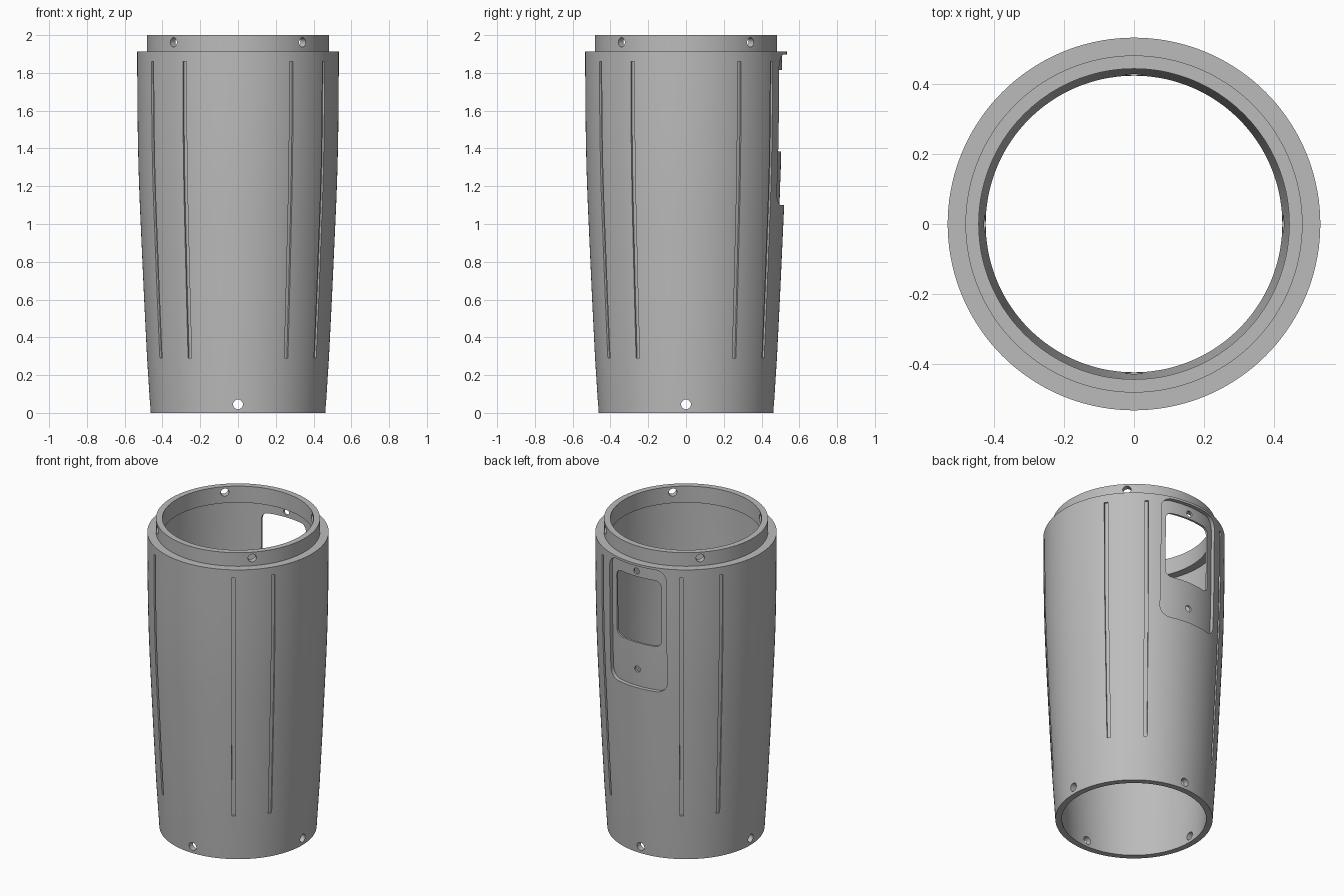
import bpy, bmesh, math
from mathutils import Matrix

cube = bpy.data.objects.get("Cube")
if cube:
    bpy.data.objects.remove(cube, do_unlink=True)

SEG = 144
WALL = 0.038
OUTER = [(0.463, 0), (0.482, 0.3), (0.498, 0.62), (0.513, 0.95), (0.521, 1.13),
         (0.527, 1.3), (0.531, 1.5), (0.533, 1.7), (0.534, 1.912)]


def radius(z):
    """Outer radius of the shell at a height."""
    for (r0, z0), (r1, z1) in zip(OUTER, OUTER[1:]):
        if z <= z1:
            return r0 + (r1 - r0) * (z - z0) / (z1 - z0)
    return OUTER[-1][0]


def finish(bm, name):
    bmesh.ops.recalc_face_normals(bm, faces=bm.faces[:])
    mesh = bpy.data.meshes.new(name)
    bm.to_mesh(mesh)
    bm.free()
    ob = bpy.data.objects.new(name, mesh)
    bpy.context.collection.objects.link(ob)
    return ob


def revolve(name, profile, closed):
    """Spin an (r, z) profile about z; open profiles get end caps."""
    bm = bmesh.new()
    rings = []
    for r, z in profile:
        rings.append([bm.verts.new((r * math.cos(a), r * math.sin(a), z))
                      for a in (2 * math.pi * i / SEG for i in range(SEG))])
    pairs = list(zip(rings, rings[1:]))
    if closed:
        pairs.append((rings[-1], rings[0]))
    else:
        bm.faces.new(rings[0])
        bm.faces.new(rings[-1])
    for a, b in pairs:
        for i in range(SEG):
            j = (i + 1) % SEG
            bm.faces.new((a[i], a[j], b[j], b[i]))
    return finish(bm, name)


def rounded_prism(name, half, z0, z1, rad, y0, y1):
    """Rounded rectangle in x-z, extruded along y."""
    pts = []
    corners = [(half - rad, z1 - rad), (rad - half, z1 - rad),
               (rad - half, z0 + rad), (half - rad, z0 + rad)]
    for k, (cx, cz) in enumerate(corners):
        for s in range(9):
            a = math.pi / 2 * (k + s / 8)
            pts.append((cx + rad * math.cos(a), cz + rad * math.sin(a)))
    bm = bmesh.new()
    face = bm.faces.new([bm.verts.new((x, y0, z)) for x, z in pts])
    ext = bmesh.ops.extrude_face_region(bm, geom=[face])
    for v in ext["geom"]:
        if isinstance(v, bmesh.types.BMVert):
            v.co.y = y1
    return finish(bm, name)


def hole_cutter(angle, z, rad, dist):
    """Short radial cylinder through the wall."""
    bm = bmesh.new()
    m = (Matrix.Rotation(math.radians(angle), 4, 'Z') @ Matrix.Translation((dist, 0, z))
         @ Matrix.Rotation(math.pi / 2, 4, 'Y'))
    bmesh.ops.create_cone(bm, cap_ends=True, segments=24, radius1=rad, radius2=rad,
                          depth=0.2, matrix=m)
    return finish(bm, "hole_cutter")


def groove_cutter(angle):
    """Thin bar that follows the slope of the shell."""
    bm = bmesh.new()
    heights = [0.29] + [z for r, z in OUTER if 0.31 < z < 1.8] + [1.86]
    rot = Matrix.Rotation(math.radians(angle), 4, 'Z')
    rings = []
    for z in heights:
        r = radius(z)
        rings.append([bm.verts.new((r + d, w, z)) for d, w in
                      ((-0.011, -0.011), (0.03, -0.011), (0.03, 0.011), (-0.011, 0.011))])
    for a, b in zip(rings, rings[1:]):
        for i in range(4):
            j = (i + 1) % 4
            bm.faces.new((a[i], a[j], b[j], b[i]))
    bm.faces.new(rings[0])
    bm.faces.new(rings[-1])
    bmesh.ops.transform(bm, matrix=rot, verts=bm.verts[:])
    return finish(bm, "groove_cutter")


def cut(target, cutter):
    """Subtract a cutter, then discard it."""
    cutter.hide_render = True
    mod = target.modifiers.new("cut", 'BOOLEAN')
    mod.operation = 'DIFFERENCE'
    mod.solver = 'EXACT'
    mod.object = cutter
    bpy.context.view_layer.objects.active = target
    bpy.ops.object.modifier_apply(modifier=mod.name)
    bpy.data.objects.remove(cutter, do_unlink=True)


# Hollow tapered shell with a flange and a narrower collar on top
collar = [(0.483, 1.912), (0.483, 2.0), (0.445, 2.0), (0.445, 1.893)]
inner = [(radius(z) - WALL, z) for z in (1.893, 1.7, 1.5, 1.3, 1.13, 0.95, 0.62, 0.3, 0)]
shell = revolve("tapered_shell", OUTER + collar + inner, True)

# Shallow rounded recess on the back, its floor following the shell curve
recess = rounded_prism("recess_cutter", 0.203, 1.10, 1.897, 0.065, 0.3, 0.7)
core = revolve("recess_core", [(radius(z) - 0.025, z) for z in (1.0, 1.13, 1.3, 1.5, 1.7, 1.95)], False)
cut(recess, core)
cut(shell, recess)

# Window opening through the recess floor
cut(shell, rounded_prism("window_cutter", 0.16, 1.385, 1.815, 0.04, 0.3, 0.7))

# Screw holes: recess, collar and base
for z in (1.85, 1.21):
    cut(shell, hole_cutter(90, z, 0.02, 0.5))
for k in range(4):
    cut(shell, hole_cutter(45 + 90 * k, 1.962, 0.025, 0.465))
    cut(shell, hole_cutter(90 * k, 0.045, 0.026, 0.45))

# Eight long grooves, in pairs
for k in range(4):
    for side in (-13, 13):
        cut(shell, groove_cutter(45 + 90 * k + side))

# Single grey material and smooth shading
grey = bpy.data.materials.new("plain_grey")
grey.use_nodes = True
colour = (0.5, 0.5, 0.5, 1)
grey.diffuse_color = colour
grey.node_tree.nodes["Principled BSDF"].inputs["Base Color"].default_value = colour
shell.data.materials.clear()
shell.data.materials.append(grey)
for p in shell.data.polygons:
    p.material_index = 0

bpy.ops.object.select_all(action='DESELECT')
shell.select_set(True)
bpy.context.view_layer.objects.active = shell
bpy.ops.object.shade_smooth_by_angle(angle=math.radians(30))
